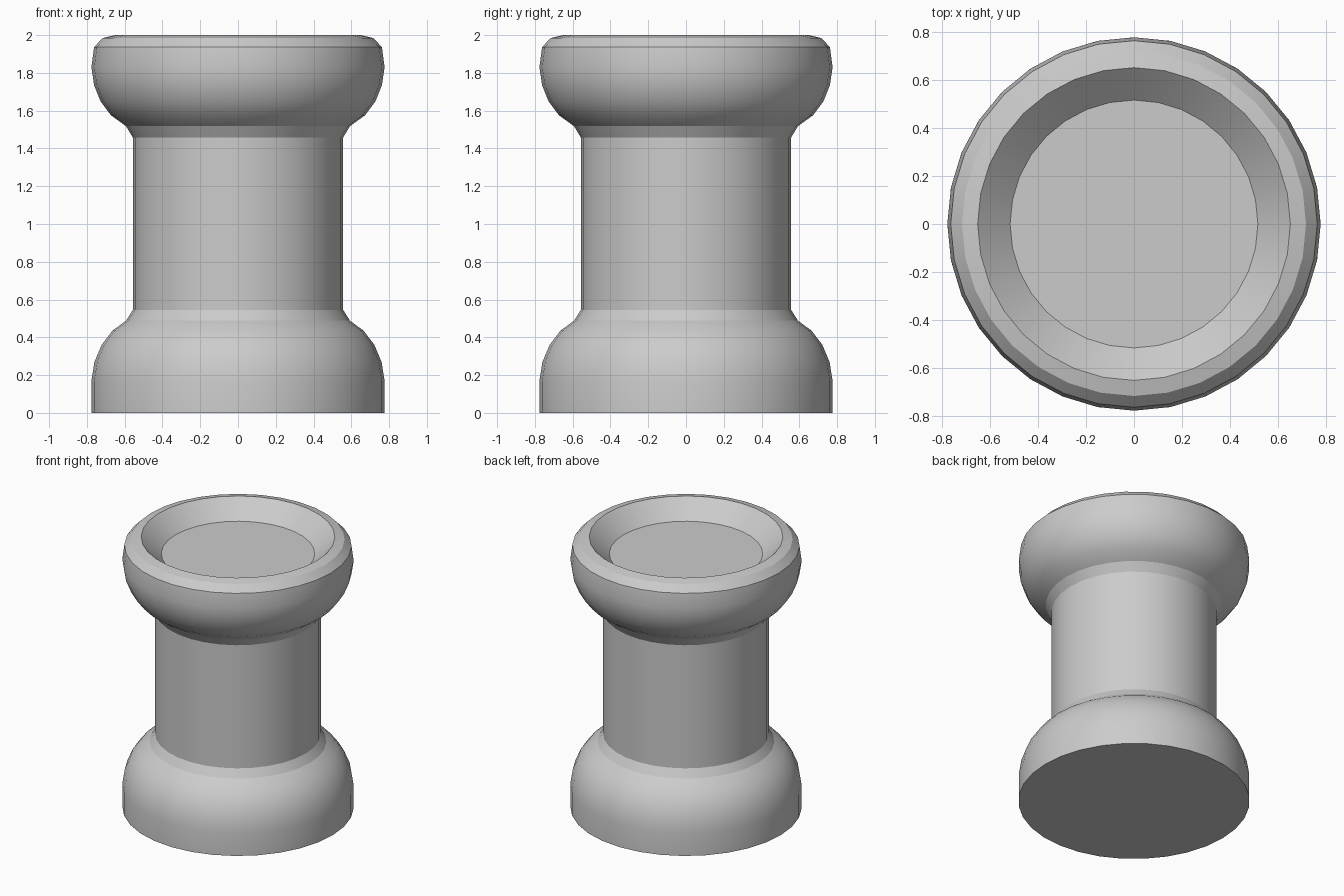
import bpy, bmesh, math

if "Cube" in bpy.data.objects:
    bpy.data.objects.remove(bpy.data.objects["Cube"])

SIDES = 32

# Outline (radius, height) from base edge up to the dished top
profile = [
    (0.776, 0.0), (0.776, 0.17), (0.76, 0.27), (0.722, 0.36), (0.665, 0.435), (0.593, 0.488),
    (0.556, 0.546), (0.556, 1.457),
    (0.593, 1.518), (0.672, 1.575), (0.727, 1.648), (0.762, 1.735), (0.776, 1.83),
    (0.762, 1.937), (0.715, 1.985), (0.65, 2.0),
    (0.515, 1.876),
]

bm = bmesh.new()
rings = []
for r, z in profile:
    rings.append([bm.verts.new((r * math.cos(2 * math.pi * i / SIDES),
                                r * math.sin(2 * math.pi * i / SIDES), z))
                  for i in range(SIDES)])

# Side bands
for lower, upper in zip(rings, rings[1:]):
    for i in range(SIDES):
        j = (i + 1) % SIDES
        bm.faces.new((lower[i], lower[j], upper[j], upper[i]))

# Flat underside and recessed floor
bm.faces.new(rings[0][::-1])
bm.faces.new(rings[-1])

mesh = bpy.data.meshes.new("dished_pedestal")
bm.to_mesh(mesh)
bm.free()
obj = bpy.data.objects.new("dished_pedestal", mesh)
bpy.context.collection.objects.link(obj)
bpy.context.view_layer.objects.active = obj
obj.select_set(True)
bpy.ops.object.shade_smooth_by_angle(angle=math.radians(21))
